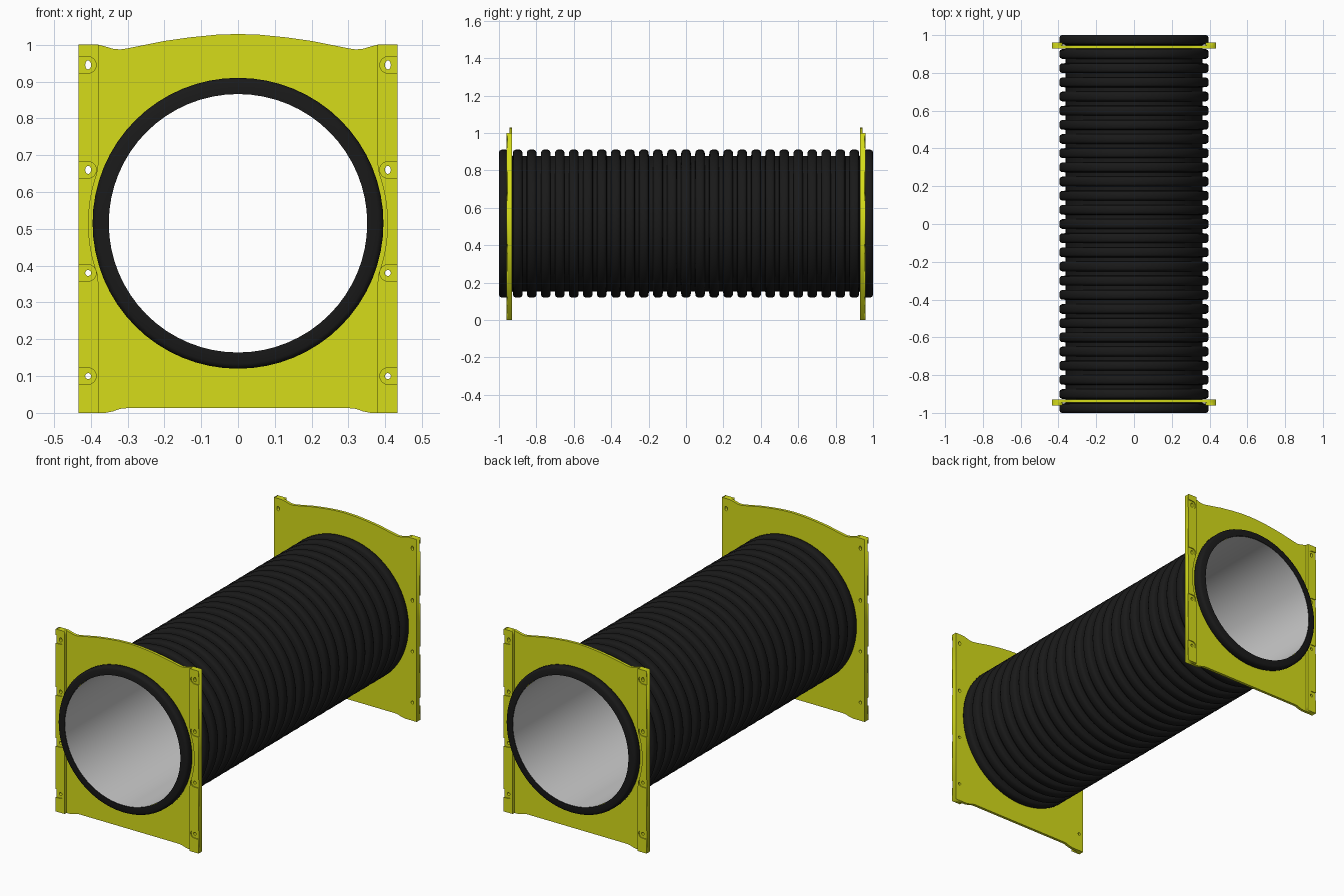
import bpy, bmesh, math
from math import sin, cos, pi, sqrt

if "Cube" in bpy.data.objects:
    bpy.data.objects.remove(bpy.data.objects["Cube"])

ZC = 0.515          # height of the tube axis
SIDES = 64


def material(name, rgb):
    m = bpy.data.materials.new(name)
    m.diffuse_color = (*rgb, 1)
    m.use_nodes = True
    m.node_tree.nodes["Principled BSDF"].inputs["Base Color"].default_value = m.diffuse_color
    return m


yellow = material("yellow_plastic", (0.67, 0.72, 0.01))
black = material("black_rubber", (0.01, 0.01, 0.01))


def add_object(name, mesh, mat=None, smooth=None):
    ob = bpy.data.objects.new(name, mesh)
    bpy.context.collection.objects.link(ob)
    if mat and not mesh.materials:
        mesh.materials.append(mat)
    if smooth:
        bpy.ops.object.select_all(action='DESELECT')
        ob.select_set(True)
        bpy.context.view_layer.objects.active = ob
        bpy.ops.object.shade_smooth_by_angle(angle=math.radians(smooth))
    return ob


def lathe(name, profile, mat=None):
    """Turn a (y, radius) profile around the tube axis."""
    bm = bmesh.new()
    rows = [[bm.verts.new((r * cos(2 * pi * j / SIDES), y, ZC + r * sin(2 * pi * j / SIDES)))
             for j in range(SIDES)] for y, r in profile]
    for a, b in zip(rows, rows[1:]):
        for j in range(SIDES):
            k = (j + 1) % SIDES
            bm.faces.new((a[j], b[j], b[k], a[k]))
    mesh = bpy.data.meshes.new(name)
    bm.to_mesh(mesh)
    bm.free()
    return add_object(name, mesh, mat, 50)


def ellipse(x, z, rx, rz, n=20):
    return [(x + rx * cos(2 * pi * i / n), z + rz * sin(2 * pi * i / n)) for i in range(n)]


def slab(bm, loops, y0, y1):
    """Add a filled x-z outline with holes, spanning y0..y1, to bm."""
    cu = bpy.data.curves.new("slab", 'CURVE')
    cu.dimensions = '2D'
    cu.fill_mode = 'BOTH'
    cu.extrude = (y1 - y0) / 2
    for pts in loops:
        sp = cu.splines.new('POLY')
        sp.points.add(len(pts) - 1)
        for p, (x, z) in zip(sp.points, pts):
            p.co = (x, z, 0, 1)
        sp.use_cyclic_u = True
    ob = bpy.data.objects.new("slab", cu)
    bpy.context.collection.objects.link(ob)
    mesh = bpy.data.meshes.new_from_object(ob.evaluated_get(bpy.context.evaluated_depsgraph_get()))
    for v in mesh.vertices:
        x, z, d = v.co
        v.co = (x, (y0 + y1) / 2 - d, z)
    bm.from_mesh(mesh)
    bpy.data.objects.remove(ob)
    bpy.data.curves.remove(cu)
    bpy.data.meshes.remove(mesh)


def flip(loop):
    return [(-x, z) for x, z in loop]


# corrugated hose: 27 rounded ridges
ridge = [(-.0265, .362), (-.025, .382), (-.021, .390), (-.012, .395),
         (.012, .395), (.021, .390), (.025, .382), (.0265, .362)]
profile = []
for i in range(27):
    profile += [(-0.975 + 0.075 * i + dy, r) for dy, r in ridge]
profile[0], profile[-1] = (-1, .351), (1, .351)
lathe("corrugated_hose", profile, black)

# smooth grey lining, facing inward
lathe("inner_lining", [(0.999, .3505), (-0.999, .3505)])

# end plate outline, right half from bottom middle to top middle
W = 0.433
half = [(.30, .013), (.32, .011), (.34, .004), (.36, 0), (W, 0), (W, 1), (.38, 1), (.36, .995),
        (.34, .989), (.32, .987), (.30, .990), (.26, .998), (.20, 1.010), (.13, 1.020), (.06, 1.027)]
outline = half + [(0, 1.029)] + flip(half)[::-1]
bolts = [(.10, .008), (.38, .008), (.66, .011), (.945, .012)]
holes = [ellipse(.407, z, .008, rz) for z, rz in bolts]

# side strip: inner edge cleared around the hose
inner = []
for i in range(41):
    z = i / 40
    d = .406 ** 2 - (z - ZC) ** 2
    inner.append((max(.379, sqrt(d) if d > 0 else 0), z))
strip = [(W, 0), (W, 1)] + inner[::-1]

# raised strip face with a D-shaped pocket around each bolt hole
face_edge = [(W, 0)]
for z, _ in bolts:
    face_edge.append((W, z - .0225))
    face_edge += [(.4075 - .0225 * sin(pi * k / 12), z - .0225 * cos(pi * k / 12)) for k in range(13)]
    face_edge.append((W, z + .0225))
face = face_edge + [(W, 1)] + inner[::-1]

bm = bmesh.new()
slab(bm, [outline, ellipse(0, ZC, .358, .358, SIDES)] + holes + [flip(h) for h in holes], -.944, -.929)
for side in (lambda p: p, flip):
    slab(bm, [side(strip)] + [side(h) for h in holes], -.955, -.944)
    slab(bm, [side(face)], -.960, -.955)
bmesh.ops.remove_doubles(bm, verts=bm.verts, dist=1e-5)
bmesh.ops.recalc_face_normals(bm, faces=bm.faces)
plate = bpy.data.meshes.new("end_plate")
bm.to_mesh(plate)
bm.free()

# front and rear plates share one mesh
add_object("front_plate", plate, yellow)
add_object("rear_plate", plate, yellow).rotation_euler.z = pi
